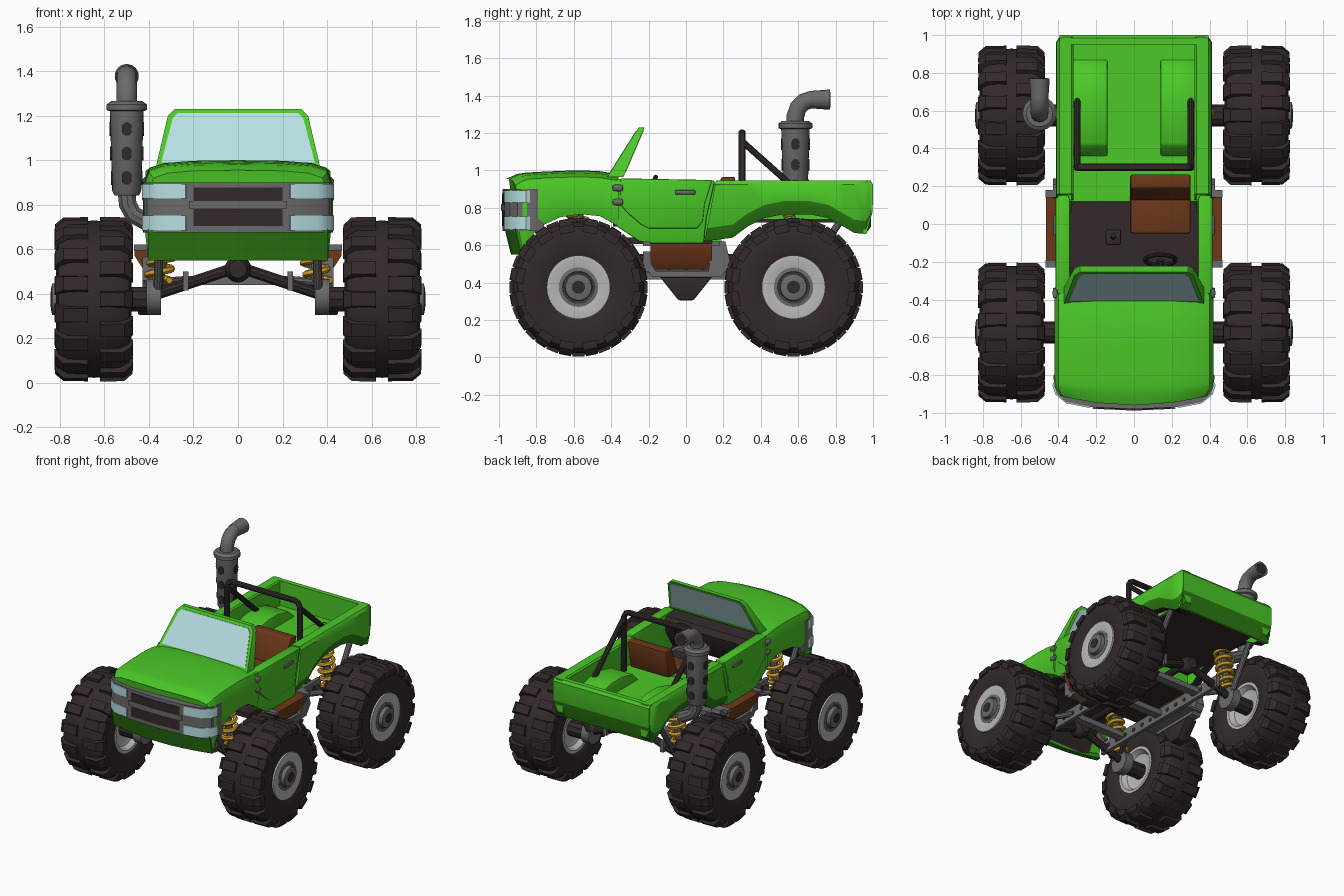
import bpy, bmesh, math
from mathutils import Vector

if "Cube" in bpy.data.objects:
    bpy.data.objects.remove(bpy.data.objects["Cube"])

def material(name, *rgb):
    m = bpy.data.materials.new(name)
    m.diffuse_color = (*rgb, 1)
    m.use_nodes = True
    m.node_tree.nodes["Principled BSDF"].inputs["Base Color"].default_value = m.diffuse_color
    return m
GREEN = material("green paint", 0.07, 0.58, 0.02)
SHADE = material("dark green paint", 0.025, 0.2, 0.006)
DARK = material("dark rubber", 0.033, 0.023, 0.023)
GREY = material("grey metal", 0.145, 0.145, 0.145)
LIGHT = material("light rim", 0.47, 0.47, 0.47)
GLASS = material("pale glass", 0.48, 0.74, 0.76)
BROWN = material("brown leather", 0.155, 0.04, 0.01)
YELLOW = material("yellow spring", 0.68, 0.36, 0.02)

def link(name, data):
    ob = bpy.data.objects.new(name, data)
    bpy.context.collection.objects.link(ob)

# skin a list of rings; rule picks the material of each face
def loft(name, rings, *mats, bev=0, caps=True, rule=None):
    bm = bmesh.new()
    rows = [[bm.verts.new(p) for p in r] for r in rings]
    n = len(rows[0])
    for A, B in zip(rows, rows[1:]):
        for k in range(n):
            bm.faces.new((A[k], A[(k + 1) % n], B[(k + 1) % n], B[k]))
    if caps:
        bm.faces.new(rows[0])
        bm.faces.new(rows[-1])
    bmesh.ops.remove_doubles(bm, verts=bm.verts, dist=1e-5)
    bmesh.ops.recalc_face_normals(bm, faces=bm.faces)
    if bev:
        sharp = [e for e in bm.edges if e.calc_face_angle(0) > 0.5]
        bmesh.ops.bevel(bm, geom=sharp, offset=bev, segments=2, affect='EDGES', profile=0.5)
    me = bpy.data.meshes.new(name)
    bm.to_mesh(me)
    bm.free()
    for m in mats:
        me.materials.append(m)
    for f in me.polygons if rule else ():
        f.material_index = rule(f)
    link(name, me)

def place(axis, p, q, t):
    return {'x': (t, p, q), 'y': (p, t, q), 'z': (p, q, t)}[axis]

def prism(name, poly, axis, a, b, *mats, **kw):
    loft(name, [[place(axis, p, q, t) for p, q in poly] for t in (a, b)], *mats, **kw)

def box(name, x, y, z, mat, bev=0):
    prism(name, [(x[0], y[0]), (x[1], y[0]), (x[1], y[1]), (x[0], y[1])], 'z', z[0], z[1], mat, bev=bev)

def lathe(name, prof, c, axis, mat, n=32):
    turn = [(math.cos(math.tau * k / n), math.sin(math.tau * k / n)) for k in range(n)]
    loft(name, [[Vector(c) + Vector(place(axis, r * p, r * q, t)) for p, q in turn] for r, t in prof], mat, caps=False)

def disc(name, r, h, c, axis, mat, n=12):
    lathe(name, [(0, -h), (r, -h), (r, h), (0, h)], c, axis, mat, n)

def tube(name, pts, r, mat, res=3):
    cu = bpy.data.curves.new(name, 'CURVE')
    cu.dimensions, cu.bevel_depth, cu.bevel_resolution, cu.use_fill_caps = '3D', r, res, True
    sp = cu.splines.new('POLY')
    sp.points.add(len(pts) - 1)
    for p, co in zip(sp.points, pts):
        p.co = (*co, 1)
    cu.materials.append(mat)
    link(name, cu)

# front body: hood, fenders and nose, dark underneath
secs = []
nose = lambda x: .06 * (1 - (x / .42) ** 2)
for i, (y, zb, top) in enumerate([(-.90, .55, .955), (-.865, .56, .98), (-.84, .63, .987), (-.78, .70, .992),
                                  (-.67, .75, .997), (-.56, .765, 1.0), (-.46, .755, .995), (-.36, .70, .98)]):
    k = 1 if i else .95
    half = [(0, top), (.2, top - .003), (.33 * k, top - .013), (.40 * k, top - .035), (.42 * k, top - .09),
            (.42 * k, max(zb + .05, .70)), (.405 * k, zb), (.33, zb)]
    secs.append([(x, y - (nose(x) * (1 - i / 3) if i < 3 else 0) + (.03 if not i and z < .6 else 0), z)
                 for x, z in half + [(-x, z) for x, z in reversed(half[1:])]])
loft("front_body", secs, GREEN, DARK, rule=lambda f: int(f.normal.z < -.3 and abs(f.center.x) < .1 and f.center.y > -.88))
xs = [k * .0506 for k in range(-8, 9)]
loft("front_valance", [[(x, -.906 - nose(x) + o, z) for x in xs] + [(x, -.87 - nose(x) + o, z) for x in reversed(xs)]
                       for z, o in ((.69, -.004), (.55, .03))], SHADE)

# grille and headlights wrapping round the nose
def wrap(name, half, z0, z1, mat, depth=.02, mirror=True):
    inner = [(x * (1 - depth), y + depth) for x, y in reversed(half)]
    if mirror:
        half = [(-x, y) for x, y in reversed(half[1:])] + half
        inner = inner + [(-x, y) for x, y in reversed(inner[:-1])]
    prism(name, half + inner, 'z', z0, z1, mat)
wrap("grille_surround", [(0, -.98), (.22, -.97), (.36, -.943), (.41, -.90), (.428, -.81)], .675, .90, GREY, .05)
wrap("grille_bar", [(0, -.988), (.22, -.978)], .782, .817, GREY)
for z0, z1, l0, l1 in ((.703, .784, .683, .752), (.815, .876, .827, .893)):
    wrap("grille_slot", [(0, -.984), (.2, -.975)], z0, z1, DARK)
    for s in (1, -1):
        wrap("headlight", [(s * .235, -.974), (s * .36, -.949), (s * .416, -.903), (s * .432, -.855)], l0, l1, GLASS, .02, False)

# windshield frame with glass plates on both faces
def pane(name, shape, f, g, mat):
    slope = lambda z: -.42 + (z - .965) * .63
    depth = lambda z: .085 - (z - .965) * .2
    loft(name, [[(x, slope(z) + depth(z) * t + o, z) for x, z in shape] for t, o in (f, g)], mat)
frame = [(-.37, .965), (.37, .965), (.315, 1.20), (.285, 1.23), (-.285, 1.23), (-.315, 1.20)]
glass = [(-.345, .99), (.345, .99), (.293, 1.19), (.27, 1.212), (-.27, 1.212), (-.293, 1.19)]
pane("windshield_frame", frame, (0, 0), (1, 0), GREEN)
pane("windshield_front", glass, (0, -.003), (0, .003), GLASS)
pane("windshield_back", glass, (1, -.003), (1, .003), GLASS)

# cab sides, doors, bed sides and wheel wells
cab = [(-.37, .955), (-.37, .70), (-.25, .62), (-.2, .61), (.095, .61), (.11, .75), (.155, .945)]
door = [(-.35, .957), (-.355, .82), (-.31, .77), (-.24, .71), (-.2, .69), (.06, .69), (.09, .73), (.1, .82), (.14, .948)]
arch = [(.16, .62), (.25, .64), (.33, .70), (.42, .745), (.52, .765), (.66, .765), (.76, .745), (.84, .70),
        (.90, .665), (.96, .66), (.99, .70)]
well = [(.35, .75), (.42, .82), (.55, .85), (.67, .85), (.8, .82), (.88, .75)]
for s in (1, -1):
    prism("cab_side", cab, 'x', s * .345, s * .408, GREEN, bev=.008)
    prism("door", door, 'x', s * .34, s * .415, GREEN, bev=.006)
    prism("cab_seam", [(.06, .62), (.2, .65), (.2, .93), (.12, .93)], 'x', s * .33, s * .385, GREEN)
    secs = []
    for i, (y, zb) in enumerate(arch):
        d = .02 if i == len(arch) - 1 else 0
        sec = [(.32, zb), (.32, .935), (.33, .945), (.395 - d, .945), (.41 - d, .925), (.414 - d, zb + .07), (.385 - d, zb)]
        secs.append([(s * x, y - (0 if i else .06 * (.945 - z) / .32), z) for x, z in sec])
    loft("bed_side", secs, GREEN, SHADE, DARK, rule=lambda f: 2 if f.normal.z < -.75 else int(f.normal.z < -.2))
    prism("wheel_well", well, 'x', s * .14, s * .33, GREEN, bev=.01)
    box("door_handle", (s * .41, s * .428), (-.06, .05), (.87, .895), GREY, .008)
    for z in (.905, .83):
        lathe("side_knob", [(0, -.03), (.016, -.025), (.02, 0), (.016, .025), (0, .03)], (s * .412, -.365, z), 'y', GREY, 12)
prism("tailgate", [(.95, .66), (.95, .945), (.985, .945), (1.0, .925), (.998, .78), (.965, .66)], 'x', -.395, .395, GREEN, SHADE,
      rule=lambda f: int(f.center.z < .75 and f.normal.y > .2))

# bed, cab interior and seat
box("bed_floor", (-.33, .33), (.13, .96), (.74, .76), GREEN)
box("bed_underside", (-.33, .33), (.13, .95), (.72, .739), DARK)
box("bed_bulkhead", (-.35, .35), (.12, .19), (.62, .765), GREEN)
box("cab_floor", (-.36, .36), (-.38, .14), (.605, .64), DARK)
prism("dashboard", [(-.39, .70), (-.39, .955), (-.26, .94), (-.235, .90), (-.25, .82), (-.33, .70)], 'x', -.345, .345, DARK)
box("seat_cushion", (-.02, .3), (-.05, .2), (.66, .78), BROWN, .012)
prism("seat_back", [(.12, .76), (.19, .965), (.265, .965), (.23, .76)], 'x', -.02, .3, BROWN, bev=.012)
tube("steering_wheel", [(.14 + .08 * math.cos(a), -.19 + .028 * math.sin(a), .89 + .075 * math.sin(a))
                        for a in (math.tau * k / 24 for k in range(25))], .012, DARK)
tube("steering_column", [(.14, -.19, .89), (.14, -.27, .86)], .02, DARK)
box("gear_base", (-.15, -.07), (-.11, -.03), (.64, .68), DARK, .008)
tube("gear_stick", [(-.11, -.07, .67), (-.11, -.06, .80)], .014, DARK)

# roll bar
hoop = [(.3, .3, .75), (.3, .3, 1.16), (.285, .3, 1.19), (.26, .3, 1.2)]
tube("roll_hoop", hoop + [(-x, y, z) for x, y, z in reversed(hoop)], .02, DARK)
for s in (1, -1):
    tube("roll_brace", [(s * .3, .3, 1.155), (s * .3, .73, .77)], .018, DARK)

# exhaust stack on one side
X, Y = -.5, .585
lathe("exhaust_can", [(0, .84), (.055, .84), (.065, .86), (.076, 1.22), (.09, 1.225), (.09, 1.25), (.07, 1.265), (0, 1.265)], (X, Y, 0), 'z', GREY, 24)
tube("exhaust_tip", [(X, Y, 1.25), (X, Y, 1.29), (X, .60, 1.335), (X, .63, 1.365), (X, .67, 1.378), (X, .76, 1.38)], .047, GREY, 4)
lathe("exhaust_flare", [(0, .66), (.046, .66), (.054, .77), (0, .77)], (X, 0, 1.378), 'y', GREY, 24)
disc("exhaust_opening", .042, .002, (X, .77, 1.378), 'y', DARK, 20)
tube("exhaust_pipe", [(X, Y, .85), (-.495, Y, .80), (-.47, Y, .755), (-.37, Y, .70)], .042, GREY)
for dx, dy in ((1, 0), (-1, 0), (0, 1), (0, -1)):
    for z in (.92, 1.03, 1.14):
        r = .0645 + (z - .86) * .03
        for o in (-.009, .009):
            disc("exhaust_hole", .022, .005, (X + dx * r, Y + dy * r, z + o), 'x' if dx else 'y', DARK)

# wheels and suspension, one corner at a time
tire = [(.165, .50), (.19, .485), (.28, .478), (.325, .49), (.35, .53), (.353, .648), (.35, .766), (.325, .806),
        (.28, .818), (.19, .811), (.165, .80), (.165, .50)]
rim = [(0, .54), (.10, .54), (.13, .53), (.15, .495), (.17, .495), (.17, .815), (.155, .817), (.105, .808), (.10, .785), (0, .785)]
hub = [(0, .78), (.105, .78), (.105, .81), (.085, .813), (.08, .808), (.075, .808), (.07, .835), (.05, .84), (0, .84)]
lug = [(.675, .34), (.675, .37), (.785, .368), (.822, .335), (.825, .295), (.80, .295)]
for s, cy in ((1, -.575), (1, .575), (-1, -.575), (-1, .575)):
    c, f = Vector((0, cy, .375)), math.copysign(1, cy)
    for name, prof, mat in (("tire", tire, DARK), ("rim", rim, LIGHT), ("hub", hub, GREY)):
        lathe(name, [(r, s * t) for r, t in prof], c, 'x', mat, 48)
    disc("hub_cap", .035, .005, (s * .838, cy, .375), 'x', DARK, 20)
    for k in range(32):
        a = math.tau * k / 32
        out, side = Vector((0, math.cos(a), math.sin(a))), Vector((0, -math.sin(a), math.cos(a)))
        loft("tread_lug", [[Vector((s * (x if k % 2 else 1.296 - x), 0, 0)) + c + out * r
                            + side * w * (.04 if r < .36 else .031) for x, r in lug] for w in (-1, 1)], DARK)
    tube("axle_stub", [(s * .40, cy, .375), (s * .56, cy, .375)], .058, DARK)
    disc("knuckle", .08, .033, (s * .378, cy, .385), 'x', GREY, 20)
    tube("axle_arm", [(0, cy, .52), (s * .36, cy, .40)], .027, DARK)
    tube("control_arm", [(s * .37, cy, .45), (s * .235, cy - f * .2, .46)], .02, GREY)
    lo, hi = Vector((s * .36, cy, .46)), Vector((s * .30, cy, .77))
    tube("spring", [lo.lerp(hi, k / 72) + Vector((.052 * math.cos(k * math.pi / 6), .052 * math.sin(k * math.pi / 6), 0))
                    for k in range(73)], .016, YELLOW, 1)
    tube("damper", [lo, hi], .028, GREY)
    tube("side_damper", [(s * .36, cy + f * .05, .42), (s * .35, cy + f * .25, .73)], .02, GREY)
for cy in (-.575, .575):
    lathe("differential", [(0, -.06), (.04, -.055), (.06, -.02), (.06, .02), (.04, .055), (0, .06)], (0, cy, .51), 'y', DARK, 16)
tube("drive_shaft", [(0, -.57, .53), (0, .57, .53)], .025, DARK)

# chassis rails, side tanks and skid plates
tank = [(.33, .47), (.40, .47), (.465, .57), (.465, .61), (.33, .61)]
side = [(.14, .62), (.21, .62), (.24, .50), (.19, .43), (-.18, .43), (-.23, .50), (-.21, .54), (-.16, .46), (.12, .46)]
for s in (1, -1):
    box("chassis_rail", (s * .222, s * .248), (-.62, .62), (.415, .50), GREY)
    for k in range(-6, 7):
        disc("rail_hole", .016, .016, (s * .235, k * .09, .457), 'x', DARK)
    prism("side_tank", [(s * x, z) for x, z in tank], 'y', -.19, .14, BROWN)
    for y in (-.23, .14):
        box("tank_end", (s * .33, s * .43), (y, y + .04), (.46, .565), GREY)
        box("tank_end_step", (s * .33, s * .468), (y, y + .04), (.595, .62), GREY)
    box("tank_floor", (s * .24, s * .42), (-.22, .22), (.452, .468), GREY)
    prism("tank_bracket", side, 'x', s * .36, s * .43, GREY)
    prism("skid_plate", [(-.14, .43), (.14, .43), (.04, .305), (-.04, .305)], 'x', s * .36, s * .45, DARK, bev=.008)
for y in (-.4, 0, .4):
    box("cross_member", (-.235, .235), (y - .03, y + .03), (.44, .48), GREY)

# curves to meshes, then smooth shading with sharp edges kept
bpy.ops.object.select_all(action='SELECT')
bpy.context.view_layer.objects.active = bpy.data.objects["roll_hoop"]
bpy.ops.object.convert(target='MESH')
bpy.ops.object.shade_smooth_by_angle(angle=math.radians(35))
